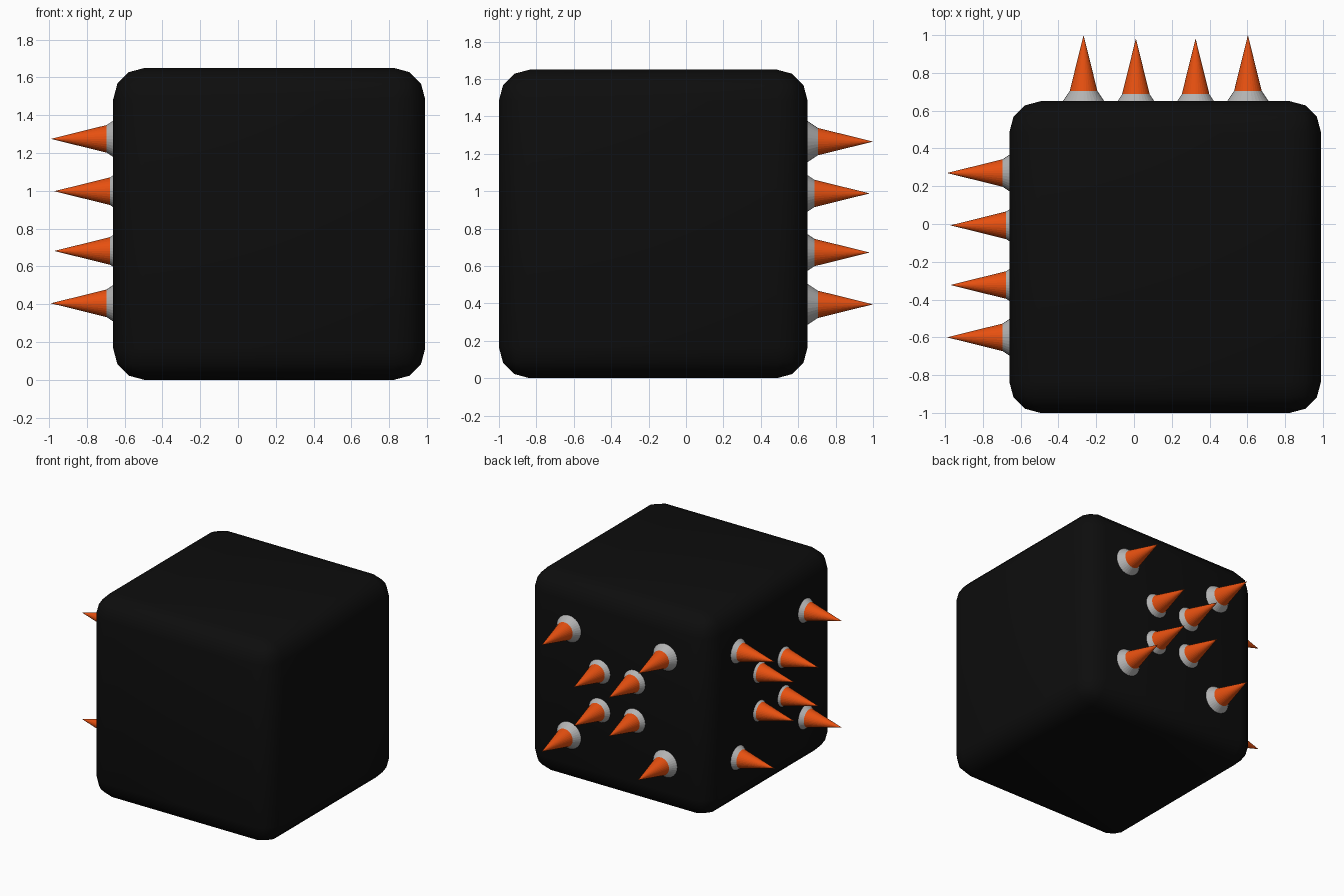
import bpy
import math
from mathutils import Vector

old = bpy.data.objects.get("Cube")
if old:
    bpy.data.objects.remove(old, do_unlink=True)


def make_material(name, rgb):
    mat = bpy.data.materials.new(name)
    mat.use_nodes = True
    colour = (*rgb, 1.0)
    mat.diffuse_color = colour
    mat.node_tree.nodes["Principled BSDF"].inputs["Base Color"].default_value = colour
    return mat


black = make_material("black", (0.004, 0.004, 0.004))
orange = make_material("orange", (0.8, 0.08, 0.005))
grey = make_material("grey", (0.45, 0.45, 0.45))

# Rounded cube body
SIZE = 1.65
CENTRE = Vector((0.165, -0.175, SIZE / 2))
bpy.ops.mesh.primitive_cube_add(size=SIZE, location=CENTRE)
body = bpy.context.object
body.name = "body"
body.data.materials.append(black)
bevel = body.modifiers.new("rounded_edges", "BEVEL")
bevel.width = SIZE / 10
bevel.segments = 3
bpy.ops.object.modifier_apply(modifier=bevel.name)
bpy.ops.object.shade_smooth_by_angle(angle=math.radians(40))


def add_cone(name, tip, axis, start, end, r_start, r_end, mat):
    """Cone section between two distances measured back from the tip."""
    bpy.ops.mesh.primitive_cone_add(
        vertices=32, radius1=r_start, radius2=r_end, depth=start - end,
        location=tip - axis * (start + end) / 2,
        rotation=axis.to_track_quat("Z", "Y").to_euler())
    cone = bpy.context.object
    cone.name = name
    cone.data.materials.append(mat)


def add_spike(name, tip, axis):
    add_cone(name + "_point", tip, axis, 0.295, 0, 0.073, 0, orange)
    add_cone(name + "_collar", tip, axis, 0.352, 0.295, 0.111, 0.073, grey)


# Four outer spikes and four inner spikes on the back and right side
OUTER = (-0.435, 0.435)
INNER = (-0.158, 0.158)
for ring, offsets, sink in (("outer", OUTER, 0), ("inner", INNER, 0.018)):
    for i, across in enumerate(offsets):
        for j, up in enumerate(offsets):
            z = up + 0.838
            label = f"{ring}_spike_{i}{j}"
            add_spike("back_" + label,
                      Vector((across + 0.168, 1.0 - sink, z - 0.008)), Vector((0, 1, 0)))
            add_spike("side_" + label,
                      Vector((-0.99 + sink, across - 0.165, z + 0.002)), Vector((-1, 0, 0)))
